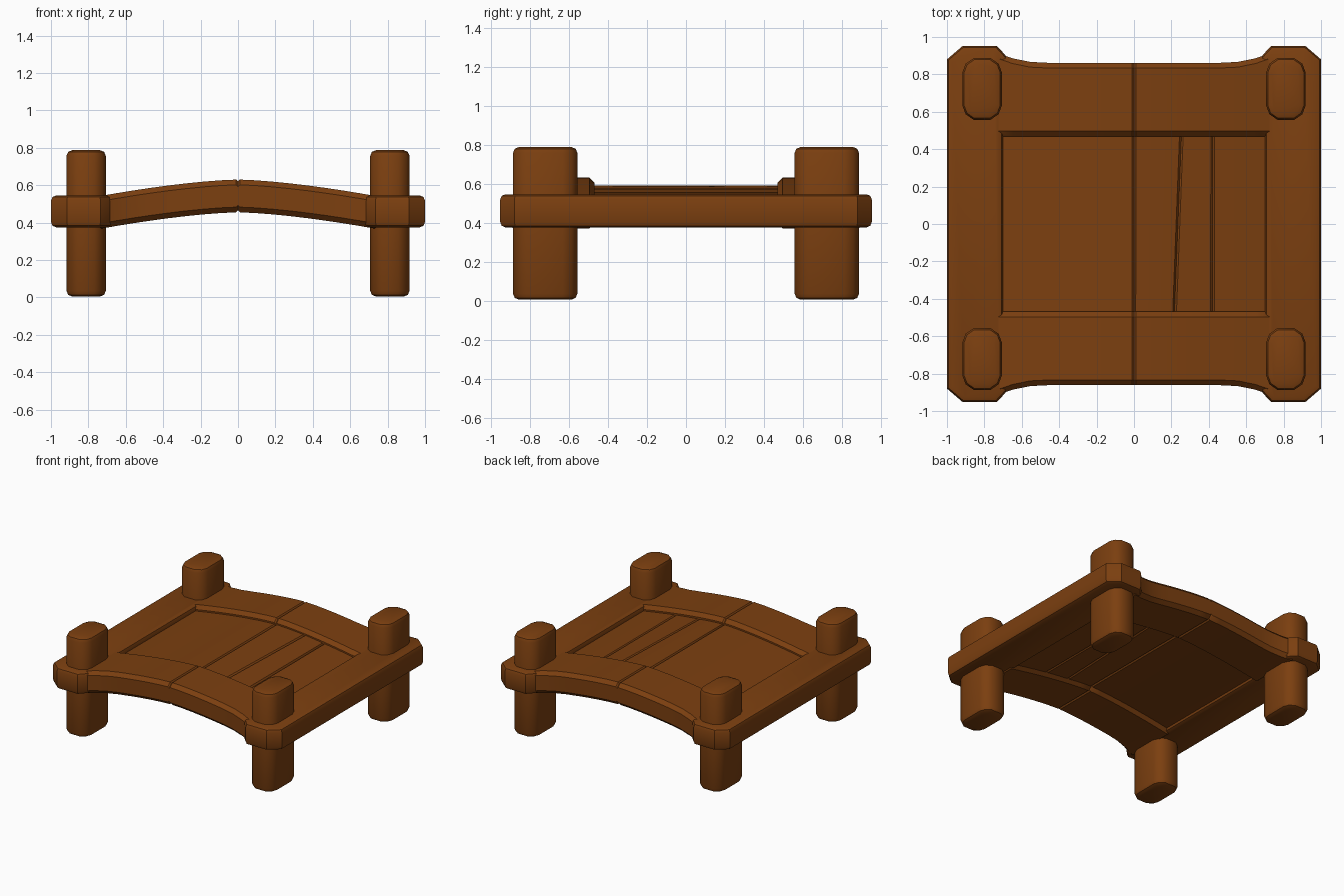
import bpy, bmesh, math

if "Cube" in bpy.data.objects:
    bpy.data.objects.remove(bpy.data.objects["Cube"])

wood = bpy.data.materials.new("brown wood")
wood.diffuse_color = (0.2, 0.05, 0.005, 1)
wood.use_nodes = True
wood.node_tree.nodes["Principled BSDF"].inputs["Base Color"].default_value = wood.diffuse_color


def finish(name, bm, bevel=0.0, angle=35):
    bmesh.ops.recalc_face_normals(bm, faces=bm.faces)
    me = bpy.data.meshes.new(name)
    bm.to_mesh(me)
    bm.free()
    me.materials.append(wood)
    ob = bpy.data.objects.new(name, me)
    bpy.context.collection.objects.link(ob)
    bpy.ops.object.select_all(action='DESELECT')
    ob.select_set(True)
    bpy.context.view_layer.objects.active = ob
    if bevel:
        mod = ob.modifiers.new("worn edges", 'BEVEL')
        mod.width = bevel
        mod.segments = 2
        mod.limit_method = 'ANGLE'
        mod.angle_limit = math.radians(50)
        bpy.ops.object.modifier_apply(modifier=mod.name)
    bpy.ops.object.shade_smooth_by_angle(angle=math.radians(angle))
    return ob


def prism(name, outline, z0, z1, bevel):
    bm = bmesh.new()
    rings = [[bm.verts.new((x, y, z)) for x, y in outline] for z in (z0, z1)]
    n = len(outline)
    bm.faces.new(rings[0][::-1])
    bm.faces.new(rings[1])
    for i in range(n):
        j = (i + 1) % n
        bm.faces.new((rings[0][i], rings[0][j], rings[1][j], rings[1][i]))
    return finish(name, bm, bevel)


def rise(x):
    """Height of the arch above its ends."""
    return 0.085 * (1 - (abs(x) / 0.72) ** 1.5)


def arch(name, x0, x1, section, chamfer, shear=(0, 0), steps=8):
    """Sweep a chamfered box section (ya, yb, za, zb) along the arch."""
    e = 0.01
    ts = [(x0, e), (x0 + e, 0)]
    ts += [(x0 + (x1 - x0) * i / steps, 0) for i in range(1, steps)]
    ts += [(x1 - e, 0), (x1, e)]
    bm = bmesh.new()
    rings = []
    for x, inset in ts:
        ya, yb, za, zb = section(x)
        za, zb = za + rise(x) + inset, zb + rise(x) - inset
        c = chamfer
        k = shear[0] + (shear[1] - shear[0]) * (x - x0) / (x1 - x0)
        pts = [(ya + c, za), (yb - c, za), (yb, za + c), (yb, zb - c),
               (yb - c, zb), (ya + c, zb), (ya, zb - c), (ya, za + c)]
        rings.append([bm.verts.new((x + k * y, y, z)) for y, z in pts])
    for a, b in zip(rings, rings[1:]):
        for i in range(8):
            j = (i + 1) % 8
            bm.faces.new((a[i], a[j], b[j], b[i]))
    bm.faces.new(rings[0])
    bm.faces.new(rings[-1])
    return finish(name, bm)


# Posts: long in y with rounded ends
corner = [(0.105, 0.09), (0.088, 0.135), (0.045, 0.165)]
post = (corner + [(-x, y) for x, y in corner[::-1]]
        + [(-x, -y) for x, y in corner] + [(x, -y) for x, y in corner[::-1]])
for sx, side in ((-1, "left"), (1, "right")):
    for sy, end in ((-1, "front"), (1, "back")):
        prism(f"{side}_{end}_post",
              [(sx * 0.812 + x, sy * 0.722 + y) for x, y in post],
              0.005, 0.787, 0.03)

# Side rails with swollen chamfered ends around the posts
half = [(0.70, 0.46), (0.69, 0.80), (0.67, 0.885), (0.735, 0.953),
        (0.915, 0.953), (1.0, 0.88)]
for sx, side in ((-1, "left"), (1, "right")):
    pts = half + [(x, -y) for x, y in half[::-1]]
    prism(f"{side}_rail", [(sx * x, y) for x, y in pts], 0.375, 0.545, 0.028)


# Arched end beams, each in two halves meeting at the crest
def beam_section(sy):
    def section(x):
        outer = 0.862 + 0.04 * max(0, (abs(x) - 0.48) / 0.22) ** 2
        a, b = sorted((sy * 0.468, sy * outer))
        return a, b, 0.37, 0.545
    return section


for sy, end in ((-1, "front"), (1, "back")):
    arch(f"{end}_beam_left", -0.74, 0.0, beam_section(sy), 0.028)
    arch(f"{end}_beam_right", 0.0, 0.74, beam_section(sy), 0.028)

# Deck planks, set lower than the end beams
planks = [(-0.74, 0, 0, 0), (0, 0.235, 0, 0.04),
          (0.235, 0.42, 0.04, 0), (0.42, 0.74, 0, 0)]
for i, (x0, x1, k0, k1) in enumerate(planks):
    arch(f"deck_plank_{i + 1}", x0, x1,
         lambda x: (-0.50, 0.50, 0.395, 0.505), 0.01, (k0, k1), 6)
